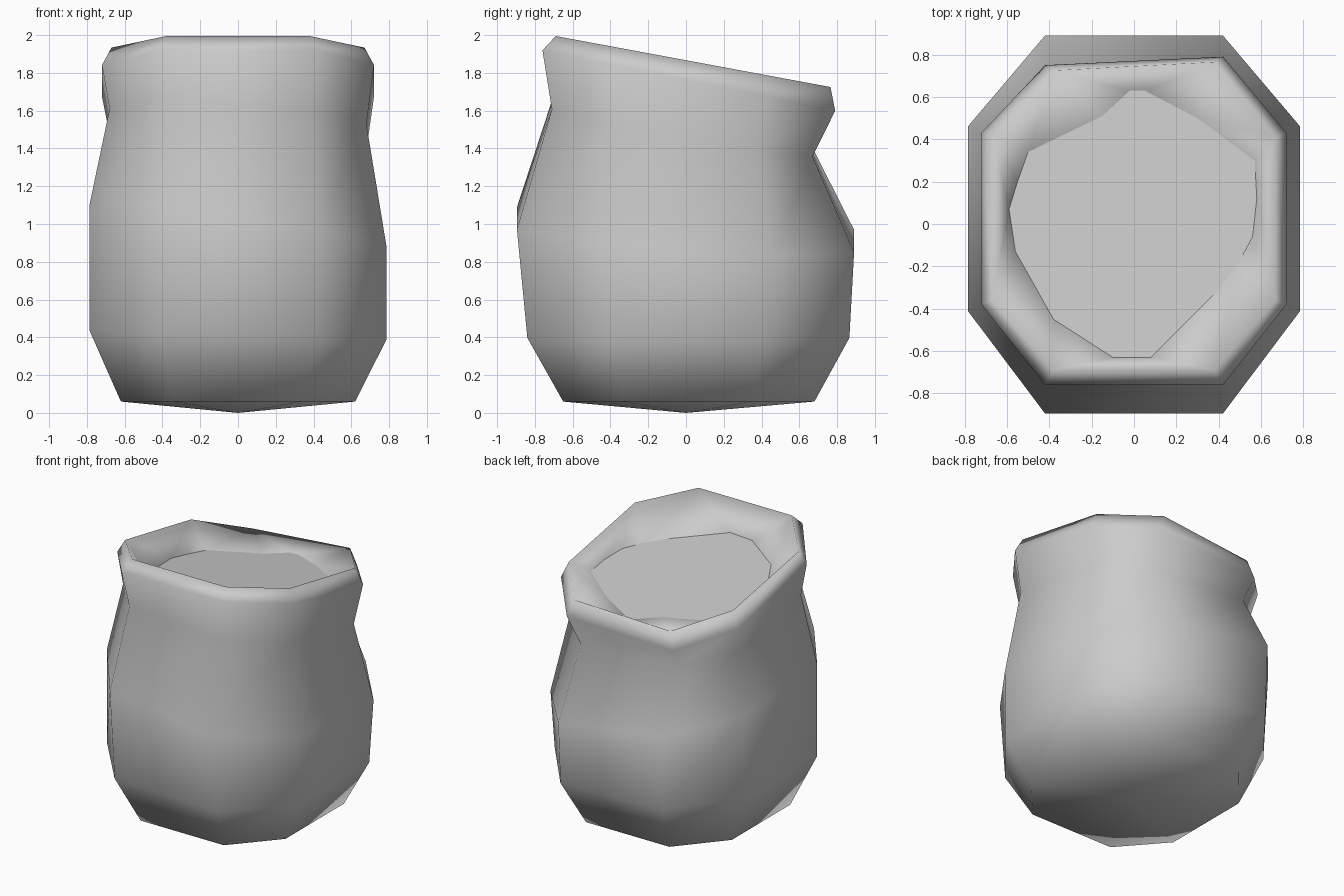
import bpy, bmesh

if "Cube" in bpy.data.objects:
    bpy.data.objects.remove(bpy.data.objects["Cube"], do_unlink=True)

cloth = bpy.data.materials.new("grey cloth")
cloth.use_nodes = True
grey = (0.6, 0.6, 0.6, 1)
cloth.diffuse_color = grey
cloth.node_tree.nodes["Principled BSDF"].inputs["Base Color"].default_value = grey


def octagon(half_x, front, back, corner_x, corner_front, corner_back, z_front, z_back, lean=0):
    """Eight-sided ring whose height slopes from front to back and leans sideways."""
    pts = [(-corner_x, front), (corner_x, front), (half_x, corner_front), (half_x, corner_back),
           (corner_x, back), (-corner_x, back), (-half_x, corner_back), (-half_x, corner_front)]
    slope = (z_back - z_front) / (back - front)
    return [[x, y, z_front + slope * (y - front) + lean * x] for x, y in pts]


def make_object(name, bm):
    mesh = bpy.data.meshes.new(name)
    bm.to_mesh(mesh)
    bm.free()
    mesh.materials.append(cloth)
    obj = bpy.data.objects.new(name, mesh)
    bpy.context.collection.objects.link(obj)


# Sack rings, from the base up to the rolled rim
rings = [
    octagon(0.62, -0.65, 0.68, 0.34, -0.33, 0.35, 0.06, 0.06),
    octagon(0.785, -0.84, 0.865, 0.42, -0.41, 0.41, 0.41, 0.41, -0.03),
    octagon(0.785, -0.895, 0.89, 0.42, -0.41, 0.46, 1.03, 0.91, -0.14),
    octagon(0.68, -0.71, 0.67, 0.39, -0.37, 0.38, 1.63, 1.38, -0.06),
    octagon(0.72, -0.76, 0.79, 0.42, -0.38, 0.43, 1.92, 1.60),
    octagon(0.67, -0.69, 0.765, 0.38, -0.36, 0.41, 1.995, 1.725),
]
# One back corner of the rim sags inward
for ring in rings[-2:]:
    ring[5][1] -= 0.04
    ring[5][2] -= 0.045

# Uneven edge where the lining meets the contents, two points per rim corner
edge = [(-0.38, -0.45), (-0.1, -0.63), (0.08, -0.63), (0.4, -0.31),
        (0.49, -0.19), (0.56, -0.06), (0.58, 0.12), (0.57, 0.3),
        (0.3, 0.5), (0.05, 0.63), (-0.02, 0.63), (-0.15, 0.51),
        (-0.5, 0.34), (-0.55, 0.2), (-0.59, 0.07), (-0.56, -0.13)]
fill = [(x, y, 1.7 + 0.06 * x - 0.1 * y) for x, y in edge]

bm = bmesh.new()
loops = [[bm.verts.new(p) for p in ring] for ring in rings]
for low, high in zip(loops, loops[1:]):
    for i in range(8):
        j = (i + 1) % 8
        bm.faces.new((low[i], low[j], high[j], high[i]))
# Base
tip = bm.verts.new((0, 0, 0))
for i in range(8):
    bm.faces.new((tip, loops[0][(i + 1) % 8], loops[0][i]))
# Lining, from the rim down to the surface of the contents
rim = loops[-1]
lining = [bm.verts.new(p) for p in fill]
for i in range(8):
    a, b, c = lining[2 * i], lining[2 * i + 1], lining[(2 * i + 2) % 16]
    bm.faces.new((rim[i], b, a))
    bm.faces.new((rim[i], rim[(i + 1) % 8], c, b))
for face in bm.faces:
    face.smooth = True
bmesh.ops.recalc_face_normals(bm, faces=bm.faces)
make_object("sack", bm)

# Flat surface of the contents
bm = bmesh.new()
bm.faces.new([bm.verts.new(p) for p in fill])
make_object("contents", bm)
